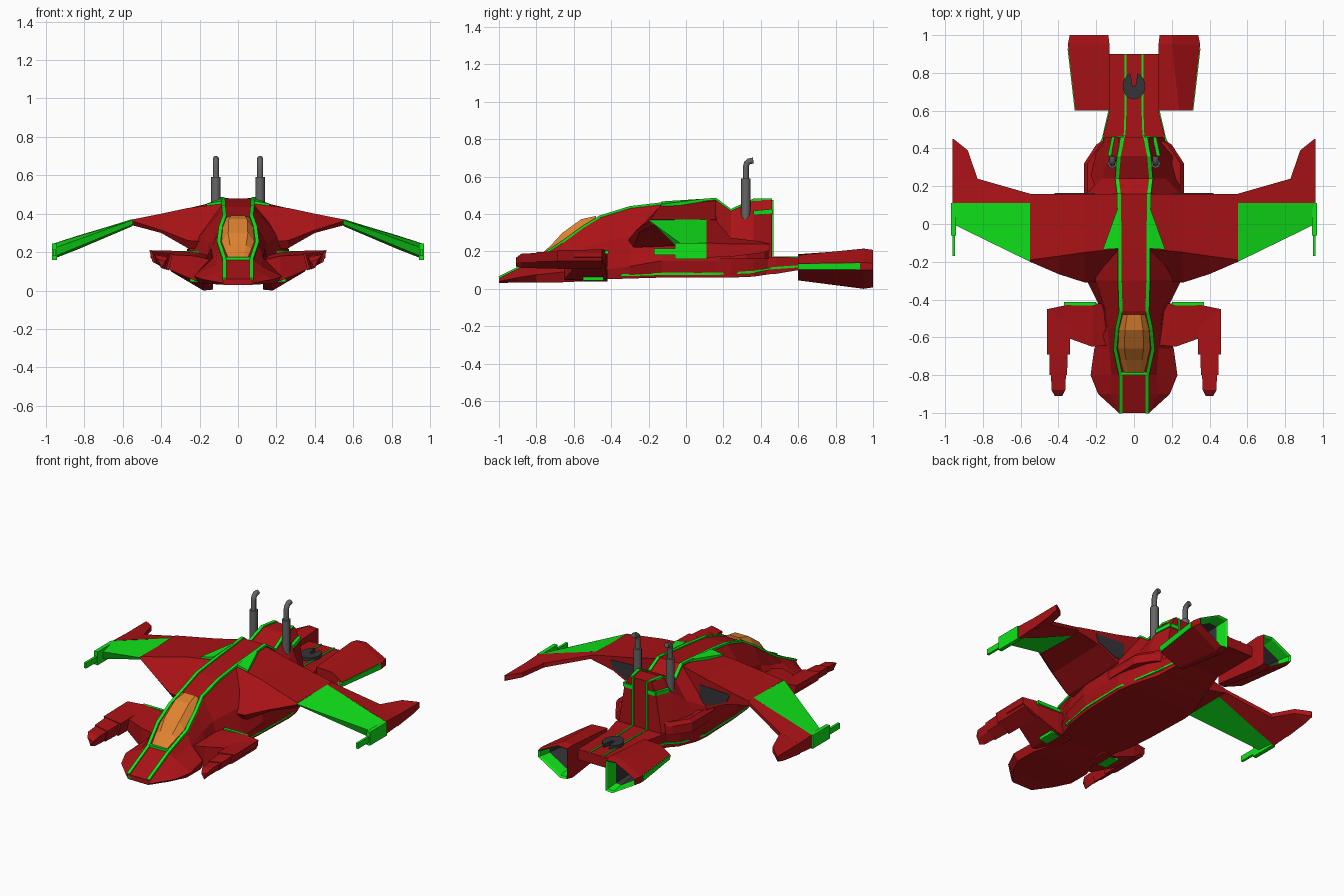
import bpy, bmesh, math
from mathutils import Vector

if "Cube" in bpy.data.objects:
    bpy.data.objects.remove(bpy.data.objects["Cube"])


def material(name, rgb):
    m = bpy.data.materials.new(name)
    m.diffuse_color = (*rgb, 1)
    m.use_nodes = True
    m.node_tree.nodes["Principled BSDF"].inputs["Base Color"].default_value = m.diffuse_color
    return m


RED = material("red", (0.40, 0.006, 0.008))
GREEN = material("green", (0.005, 0.78, 0.01))
ORANGE = material("amber_glass", (0.75, 0.23, 0.03))
DARK = material("dark", (0.035, 0.035, 0.04))
GREY = material("grey", (0.13, 0.13, 0.13))


def loft(name, rings, mats=RED, mirror=True):
    """Skin closed rings of 3D points; mats may list one material per band, last for end cap."""
    mats = mats if isinstance(mats, list) else [mats]
    slots = list(dict.fromkeys(mats))
    bm = bmesh.new()
    vs = [[bm.verts.new(p) for p in r] for r in rings]
    n = len(rings[0])
    for i in range(len(vs) - 1):
        for j in range(n):
            k = (j + 1) % n
            f = bm.faces.new((vs[i][j], vs[i][k], vs[i + 1][k], vs[i + 1][j]))
            f.material_index = slots.index(mats[min(i, len(mats) - 1)])
    bm.faces.new(vs[0][::-1])
    bm.faces.new(vs[-1]).material_index = slots.index(mats[-1])
    bmesh.ops.recalc_face_normals(bm, faces=bm.faces)
    me = bpy.data.meshes.new(name)
    bm.to_mesh(me)
    bm.free()
    for m in slots:
        me.materials.append(m)
    ob = bpy.data.objects.new(name, me)
    bpy.context.collection.objects.link(ob)
    if mirror:
        ob.modifiers.new("Mirror", 'MIRROR')
    return ob


def at_y(y, pts):
    return [(x, y, z) for x, z in pts]


def at_x(x, pts):
    return [(x, y, z) for y, z in pts]


def sym(y, half):
    return at_y(y, half + [(-x, z) for x, z in reversed(half)])


def box(name, x0, x1, y0, y1, z0, z1, mat=RED, mirror=True):
    q = [(x0, z0), (x1, z0), (x1, z1), (x0, z1)]
    return loft(name, [at_y(y0, q), at_y(y1, q)], mat, mirror)


def strip(name, path, w=0.02, t=0.006):
    """Raised trim line following a path, width along x."""
    rings = []
    for i, p in enumerate(path):
        d = Vector(path[min(i + 1, len(path) - 1)]) - Vector(path[max(i - 1, 0)])
        n = Vector((0, -d.z, d.y)).normalized() * t
        a, b = Vector(p) - Vector((w / 2, 0, 0)), Vector(p) + Vector((w / 2, 0, 0))
        rings.append([a - n, b - n, b + n, a + n])
    return loft(name, rings, GREEN)


# Fuselage: y, then (half width, z) for roof, shoulder, chine and keel
hull = [
    (-1.0, .07, .06, .075, .05, .08, .04, .07, .03),
    (-.90, .07, .11, .13, .085, .19, .06, .15, .035),
    (-.80, .07, .16, .12, .13, .23, .075, .20, .035),
    (-.66, .10, .25, .13, .17, .21, .09, .20, .035),
    (-.55, .09, .33, .14, .22, .16, .10, .16, .04),
    (-.46, .07, .385, .15, .25, .17, .10, .17, .05),
    (-.30, .075, .435, .20, .28, .25, .12, .22, .055),
    (-.13, .075, .455, .24, .28, .27, .15, .24, .06),
    (.16, .08, .48, .25, .26, .26, .15, .25, .06),
    (.24, .09, .42, .17, .30, .25, .20, .24, .06),
    (.36, .08, .475, .13, .40, .22, .20, .20, .065),
    (.46, .08, .475, .11, .41, .15, .17, .15, .08),
]
loft("fuselage", [sym(s[0], [s[1:3], s[3:5], s[5:7], s[7:9]]) for s in hull], mirror=False)
loft("tail_deck", [sym(y, [(w, z1), (w, z0)]) for y, w, z0, z1 in
                   [(.40, .17, .075, .17), (.48, .16, .08, .17), (.60, .13, .10, .168), (.90, .13, .10, .165)]],
     mirror=False)

# Green trim lines
strip("roof_stripe", [(s[1], s[0], s[2] + .001) for s in hull[:-1]] + [(.06, .46, .476)])
strip("tower_back_stripe", [(.05, .463, .475), (.05, .463, .17)], .012)
strip("tail_stripe", [(.05, .46, .17), (.045, .60, .169), (.045, .90, .166)], .01, .004)
strip("tower_edge_stripe", [(.13, .36, .405), (.108, .463, .415)], .02, .012)
box("tower_rear_trim", .05, .11, .45, .466, .40, .425, GREEN)
box("nose_trim", -.075, .075, -1.0, -.985, .033, .055, GREEN, False)
loft("hull_side_stripe", [at_y(y, [(x - .02, z - .006), (x, z - .006), (x, z + .006), (x - .02, z + .006)])
                          for y, x, z in [(-.35, .222, .072), (-.13, .251, .08), (.16, .257, .08),
                                          (.36, .21, .09), (.46, .168, .11), (.60, .136, .12)]], GREEN)
loft("shoulder_flare", [[(.08, .10, z), (.085, -.13, z - .015), (.165, -.135, z - .03)]
                        for z in (.462, .482)], GREEN)

# Canopy glass and its front frame
loft("canopy", [sym(y, [(w, zb - .02), (w, zb + .004), (w * .6, zt)]) for y, w, zb, zt in
                [(-.79, .05, .165, .169), (-.72, .07, .213, .235), (-.66, .085, .25, .30),
                 (-.56, .08, .325, .372), (-.48, .06, .378, .39)]], ORANGE, False)
box("canopy_front_frame", -.065, .065, -.80, -.785, .15, .174, GREEN, False)

# Side nacelles
loft("side_nacelle", [at_y(y, [(.15, .16), (x, .16), (x, .215), (x - .02, .237), (.12, .237)])
                      for y, x in [(.05, .25), (.10, .265), (.32, .265), (.42, .20), (.44, .17)]])

# Wings: thick inner root, green outer panel, red trailing panel swept into a winglet
loft("inner_wing", [
    at_x(.07, [(-.30, .25), (-.13, .453), (.16, .474), (.16, .24), (-.28, .22)]),
    at_x(.26, [(-.31, .26), (-.15, .43), (.16, .428), (.16, .24), (-.28, .22)]),
    at_x(.40, [(-.265, .315), (-.17, .40), (.16, .40), (.16, .31), (-.25, .30)]),
    at_x(.55, [(-.20, .362), (-.19, .37), (.16, .37), (.16, .34), (-.18, .34)])])
loft("wing_rear_vent", [at_y(y, [(.21, .27), (.28, .27), (.40, .325), (.42, .375), (.21, .385)])
                        for y in (.15, .163)], DARK)
loft("outer_wing", [
    at_x(.55, [(-.20, .367), (.11, .372), (.11, .335), (-.17, .343)]),
    at_x(.96, [(0, .22), (.11, .245), (.11, .165), (0, .175)])], GREEN)
loft("outer_wing_rear", [
    at_x(.55, [(.11, .371), (.16, .367), (.16, .345), (.11, .335)]),
    at_x(.83, [(.11, .287), (.24, .272), (.24, .245), (.11, .216)]),
    at_x(.96, [(.11, .245), (.24, .24), (.24, .175), (.11, .165)])])
loft("winglet", [at_y(y, [(x0, z0), (.96, z1), (.96, z2), (x0, z3)]) for y, x0, z0, z1, z2, z3 in
                 [(.23, .825, .247, .17, .24, .273), (.39, .88, .225, .19, .24, .255),
                  (.45, .955, .21, .205, .24, .24)]])
box("wingtip_blade", .943, .968, -.06, .11, .16, .245, GREEN)
box("wingtip_blade_prong", .947, .962, -.17, -.05, .18, .215, GREEN)

# Front arms carrying stepped pods
loft("front_arm", [at_x(x, [(y0, z0), (y1, z0), (y1, z1), (y0, z1 - .02)]) for x, y0, y1, z0, z1 in
                   [(.12, -.64, -.42, .04, .175), (.22, -.65, -.42, .05, .20), (.36, -.60, -.43, .11, .208),
                    (.455, -.60, -.45, .17, .21)]])
box("arm_rear_trim", .20, .37, -.432, -.414, .185, .206, GREEN)
box("arm_lower_vent", .19, .25, -.55, -.44, .045, .07, GREEN)


def pod(y, i, dz):
    return at_y(y, [(.34 + i, .195 - dz), (.46 - i, .21 - dz), (.445 - i, .15 - dz * .3), (.36 + i, .105 + dz * .3)])


loft("pod_body", [pod(-.45, 0, 0), pod(-.69, 0, .004)])
loft("pod_middle", [pod(-.68, .012, .008), pod(-.80, .014, .014)])
loft("pod_prong", [pod(-.79, .02, .018), pod(-.88, .024, .022), pod(-.91, .04, .045)])

# Rear engines with green rim and dark hollow
front = [(.13, .05), (.17, .045), (.30, .10), (.31, .135), (.24, .18), (.13, .185)]
back = [(.13, .005), (.18, .0), (.35, .10), (.35, .14), (.20, .215), (.13, .21)]


def inset(f):
    return [(.215 + (x - .215) * f, .115 + (z - .115) * f) for x, z in back]


loft("engine", [at_y(.60, front), at_y(.95, back), at_y(1.0, inset(.93)), at_y(.99, inset(.84)),
                at_y(.92, inset(.74)), at_y(.80, inset(.6))], [RED, RED, GREEN, GREEN, DARK])
loft("engine_side_band", [at_y(.60, [(.28, .10), (.306, .102), (.314, .133), (.28, .133)]),
                          at_y(.93, [(.32, .102), (.352, .102), (.352, .138), (.32, .138)])], GREEN)

# Turret disc with a rear notch
ring = [(.06 * math.cos(math.radians(a)), .73 + .07 * math.sin(math.radians(a)))
        for a in range(108, 433, 18)] + [(.008, .73), (-.008, .73)]
loft("turret_disc", [[(x, y, z) for x, y in ring] for z in (.16, .188)], DARK, False)

# Exhaust stacks: thick sleeve and thinner pipe bent backwards
for side, x in (("left", -.115), ("right", .115)):
    for part, r, pts in (("sleeve", .025, [(.32, .23), (.32, .58), (.32, .59)]),
                         ("pipe", .016, [(.32, .58), (.32, .65), (.325, .671), (.338, .682), (.36, .686)])):
        cu = bpy.data.curves.new(f"{side}_exhaust_{part}", 'CURVE')
        cu.dimensions = '3D'
        cu.bevel_depth, cu.bevel_resolution, cu.use_fill_caps = r, 2, True
        sp = cu.splines.new('POLY')
        sp.points.add(len(pts) - 1)
        for p, (y, z) in zip(sp.points, pts):
            p.co = (x, y, z, 1)
        cu.materials.append(GREY)
        bpy.context.collection.objects.link(bpy.data.objects.new(cu.name, cu))
